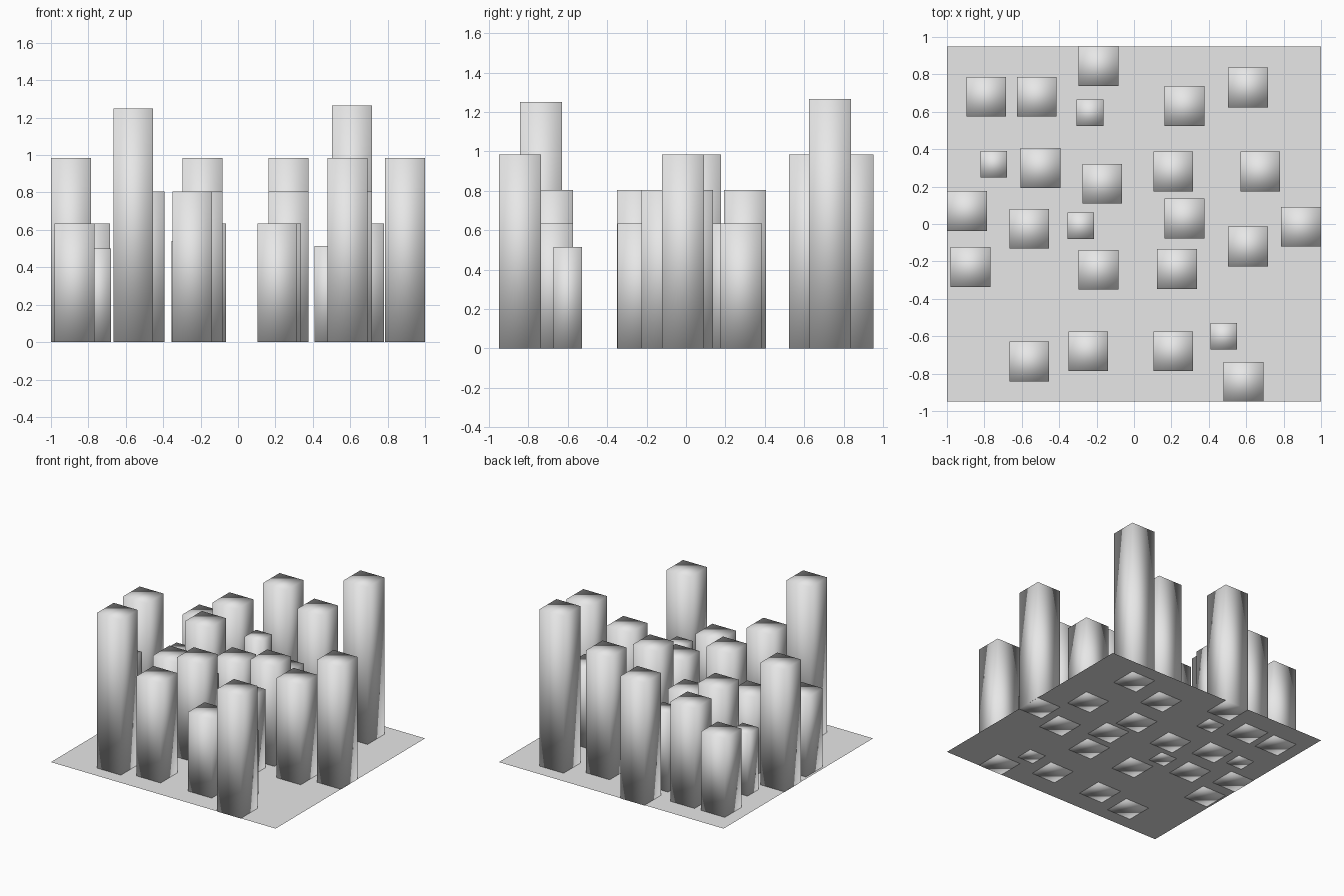
import bpy
import bmesh
from mathutils import Matrix, Vector

default_cube = bpy.data.objects.get("Cube")
if default_cube:
    bpy.data.objects.remove(default_cube, do_unlink=True)

# One plain grey for everything
grey = bpy.data.materials.new("light_grey")
grey.use_nodes = True
grey.diffuse_color = (0.8, 0.8, 0.8, 1)
grey.node_tree.nodes["Principled BSDF"].inputs["Base Color"].default_value = grey.diffuse_color


def add_object(name, bm):
    """Turn a bmesh into a linked object with the shared material."""
    mesh = bpy.data.meshes.new(name)
    bm.to_mesh(mesh)
    bm.free()
    mesh.materials.append(grey)
    obj = bpy.data.objects.new(name, mesh)
    bpy.context.collection.objects.link(obj)
    return obj


def add_tower(name, x, y, width, height):
    """Square block standing on the ground, shaded smooth over its edges."""
    bm = bmesh.new()
    bmesh.ops.create_cube(bm, size=1)
    bmesh.ops.scale(bm, verts=bm.verts, vec=Vector((width, width, height)))
    bmesh.ops.translate(bm, verts=bm.verts, vec=Vector((0, 0, height / 2)))
    for face in bm.faces:
        face.smooth = True
    add_object(name, bm).location = (x, y, 0)


# Thin ground sheet, a hair above the tower undersides
ground = bmesh.new()
bmesh.ops.create_grid(ground, x_segments=1, y_segments=1, size=1,
                      matrix=Matrix.Diagonal((1, 0.95, 1, 1)))
add_object("ground_sheet", ground).location.z = 0.002

WIDE, NARROW = 0.213, 0.143

# Tower groups: name, width, height, positions on the ground
groups = [
    ("front_tallest_tower", WIDE, 1.25, [(-0.56, -0.735)]),
    ("back_tallest_tower", WIDE, 1.265, [(0.61, 0.73)]),
    ("tall_tower", WIDE, 0.985, [
        (-0.19, 0.845), (0.27, 0.63), (-0.893, 0.07),
        (0.893, -0.015), (0.585, -0.843)]),
    ("medium_tower", WIDE, 0.805, [
        (-0.52, 0.68), (-0.5, 0.3), (0.27, 0.03),
        (0.61, -0.12), (-0.19, -0.245), (-0.245, -0.68)]),
    ("short_tower", WIDE, 0.635, [
        (-0.79, 0.68), (-0.17, 0.215), (0.21, 0.28), (0.675, 0.28),
        (-0.56, -0.025), (-0.875, -0.23), (0.23, -0.24), (0.21, -0.68)]),
    ("back_narrow_tower", NARROW, 0.635, [(-0.235, 0.595)]),
    ("middle_narrow_tower", NARROW, 0.54, [(-0.285, -0.01)]),
    ("front_narrow_tower", NARROW, 0.515, [(0.48, -0.6)]),
    ("side_narrow_tower", NARROW, 0.5, [(-0.75, 0.32)]),
]

for name, width, height, spots in groups:
    for number, (x, y) in enumerate(spots, start=1):
        label = name if len(spots) == 1 else f"{name}_{number}"
        add_tower(label, x, y, width, height)
